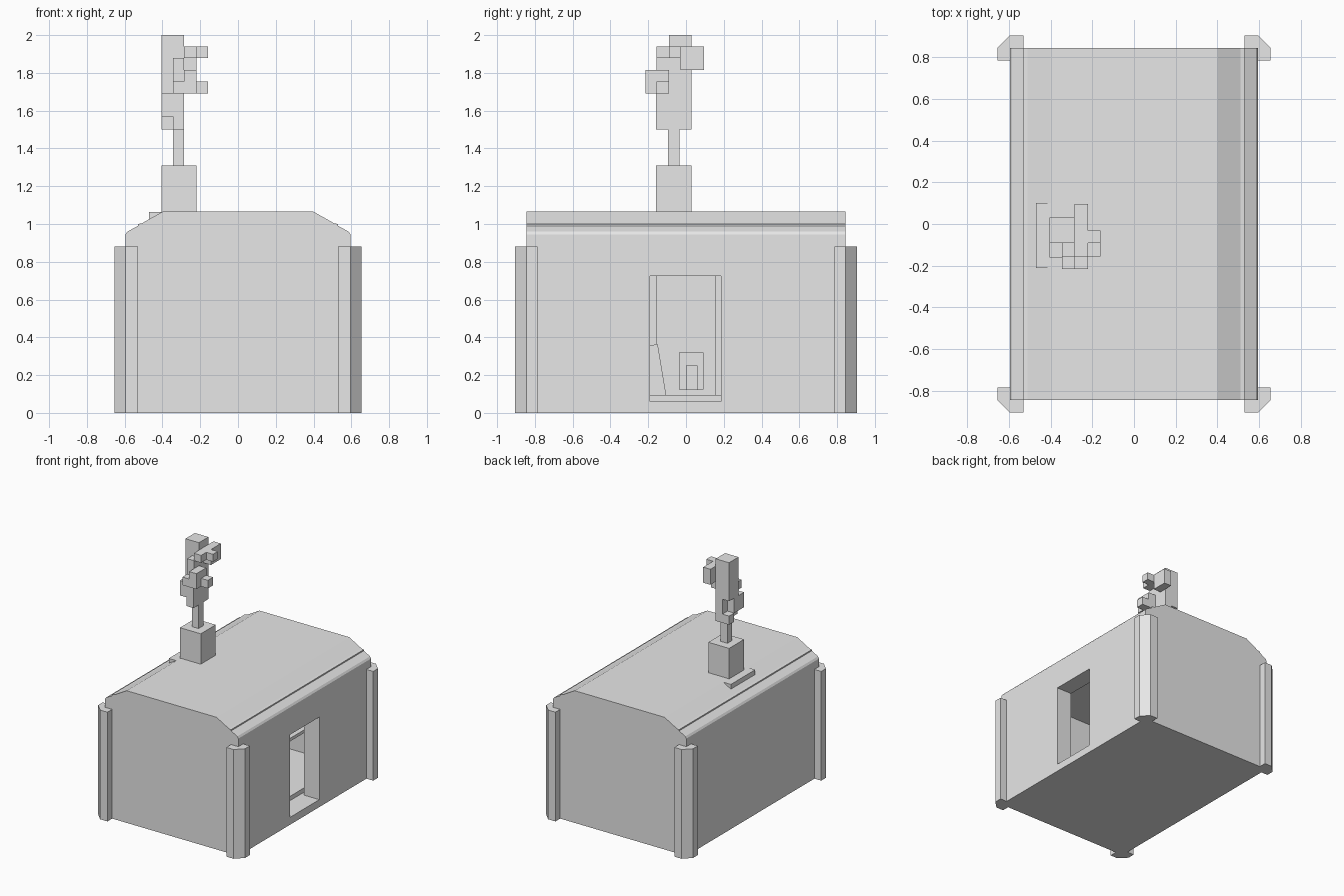
import bpy, bmesh

old = bpy.data.objects.get("Cube")
if old:
    bpy.data.objects.remove(old, do_unlink=True)

grey = bpy.data.materials.new("plain_grey")
grey.use_nodes = True
grey.diffuse_color = (0.8, 0.8, 0.8, 1)
grey.node_tree.nodes["Principled BSDF"].inputs["Base Color"].default_value = (0.8, 0.8, 0.8, 1)


def finish(name, bm):
    bmesh.ops.recalc_face_normals(bm, faces=bm.faces)
    mesh = bpy.data.meshes.new(name)
    bm.to_mesh(mesh)
    bm.free()
    mesh.materials.append(grey)
    obj = bpy.data.objects.new(name, mesh)
    bpy.context.collection.objects.link(obj)
    return obj


def prism(name, points, start, end, axis):
    """Extrude a 2D outline along the given axis (0, 1 or 2)."""
    bm = bmesh.new()
    verts = []
    for p in points:
        co = list(p)
        co.insert(axis, start)
        verts.append(bm.verts.new(co))
    face = bm.faces.new(verts)
    grown = bmesh.ops.extrude_face_region(bm, geom=[face])["geom"]
    shift = [0, 0, 0]
    shift[axis] = end - start
    bmesh.ops.translate(bm, vec=shift, verts=[v for v in grown if isinstance(v, bmesh.types.BMVert)])
    return finish(name, bm)


def box(name, x, y, z):
    outline = [(x[0], y[0]), (x[1], y[0]), (x[1], y[1]), (x[0], y[1])]
    return prism(name, outline, z[0], z[1], 2)


def cut(target, cutter):
    mod = target.modifiers.new("cut", 'BOOLEAN')
    mod.operation = 'DIFFERENCE'
    mod.solver = 'EXACT'
    mod.object = cutter
    bpy.context.view_layer.objects.active = target
    bpy.ops.object.modifier_apply(modifier=mod.name)
    bpy.data.objects.remove(cutter, do_unlink=True)


# House body with stepped, sloping roof edges
half = [(0.595, 0), (0.595, 0.945), (0.585, 0.96), (0.53, 0.99), (0.53, 1.0), (0.51, 1.003), (0.4, 1.065)]
profile = half + [(-x, z) for x, z in reversed(half)]
house = prism("house_body", profile, -0.845, 0.845, 1)

# Hollow room and doorway
cut(house, box("room_cutter", (-0.47, 0.46), (-0.72, 0.72), (0.06, 0.92)))
cut(house, box("door_cutter", (0.4, 0.7), (-0.19, 0.185), (0.06, 0.725)))

# Chamfered corner posts
corner = [(0.53, 0.785), (0.655, 0.785), (0.655, 0.845), (0.595, 0.905), (0.53, 0.905)]
for side, sx in (("left", 1), ("right", -1)):
    for end, sy in (("front", -1), ("back", 1)):
        prism(f"{end}_{side}_post", [(x * sx, y * sy) for x, y in corner], 0, 0.88, 2)

# Room furnishings
box("room_floor", (-0.469, 0.43), (-0.719, 0.719), (0.05, 0.095))
hearth = box("fireplace", (-0.46, -0.2), (-0.155, 0.155), (0.09, 0.93))
cut(hearth, box("hearth_cutter", (-0.4, -0.1), (-0.035, 0.09), (0.125, 0.32)))
box("fire_block", (-0.34, -0.28), (0.0, 0.06), (0.12, 0.25))
box("table_top", (-0.3, 0.2), (0.2, 0.6), (0.35, 0.375))
box("table_leg", (-0.08, -0.02), (0.37, 0.43), (0.09, 0.355))
prism("leaning_board", [(-0.3, 0.095), (-0.105, 0.095), (-0.15, 0.365), (-0.3, 0.33)], 0.0, 0.03, 0)

# Chimney on its base plate
box("chimney_base", (-0.47, -0.398), (-0.21, 0.1), (1.0, 1.064))
box("chimney", (-0.405, -0.22), (-0.16, 0.03), (1.05, 1.31))

# Blocky smoke: each entry is x range, y range, z range
smoke = {
    "stem": ((-0.345, -0.285), (-0.095, -0.035), (1.31, 1.51)),
    "lower_front": ((-0.405, -0.285), (-0.16, -0.035), (1.57, 1.69)),
    "lower_core": ((-0.345, -0.285), (-0.16, 0.03), (1.5, 1.69)),
    "lower_back": ((-0.405, -0.345), (-0.035, 0.03), (1.5, 1.57)),
    "tall": ((-0.405, -0.285), (-0.09, 0.03), (1.69, 2.0)),
    "front_core": ((-0.345, -0.285), (-0.155, -0.09), (1.69, 1.88)),
    "front_bar": ((-0.345, -0.22), (-0.215, -0.155), (1.69, 1.755)),
    "front_knob": ((-0.285, -0.22), (-0.215, -0.09), (1.75, 1.815)),
    "low_knob": ((-0.285, -0.16), (-0.155, -0.09), (1.69, 1.755)),
    "upper_side": ((-0.285, -0.22), (-0.155, 0.095), (1.88, 1.94)),
    "rear_side": ((-0.285, -0.22), (-0.03, 0.095), (1.815, 1.88)),
    "high_knob": ((-0.22, -0.16), (-0.09, -0.03), (1.88, 1.94)),
}
for part, ranges in smoke.items():
    box("smoke_" + part, *ranges)
